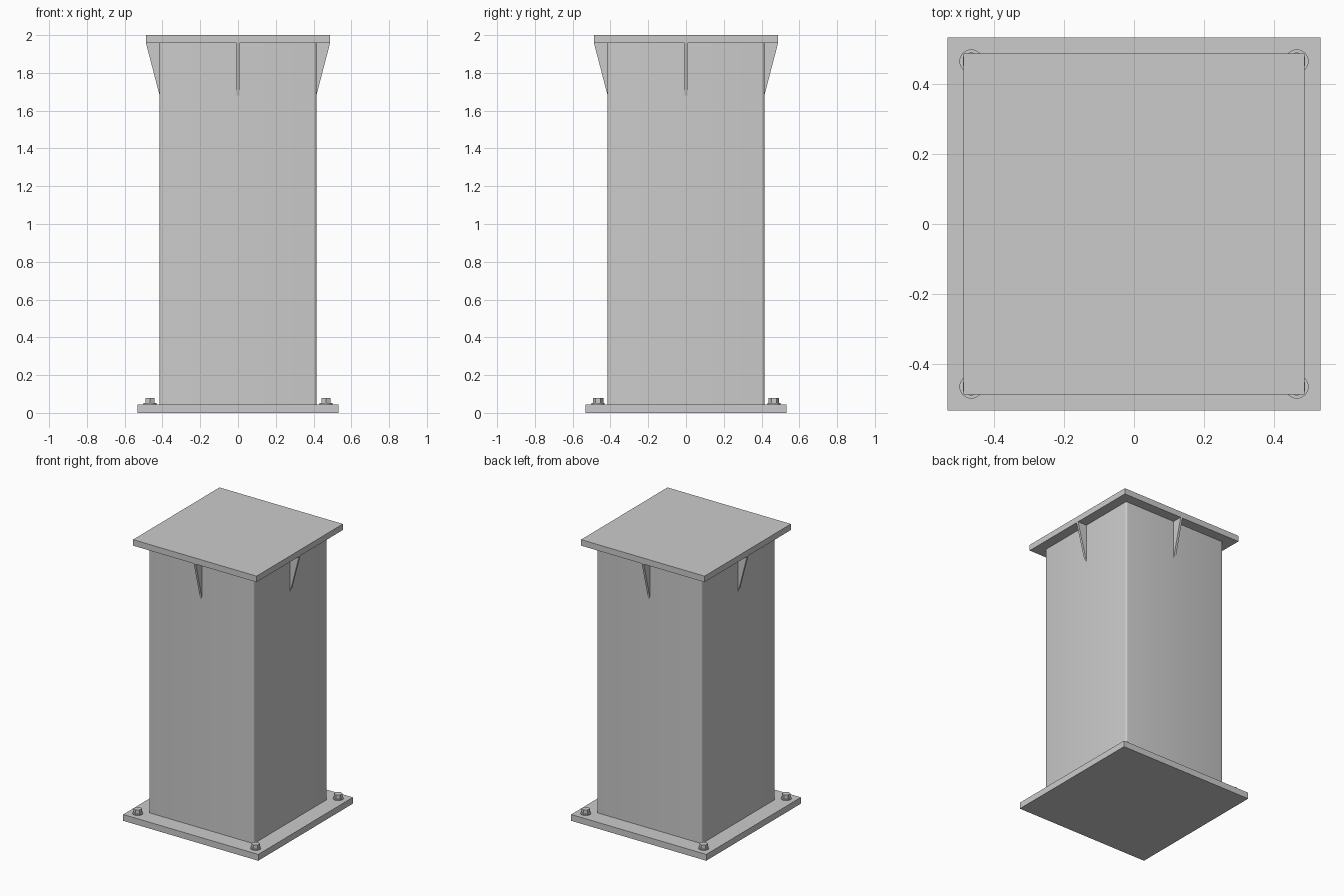
import bpy
import bmesh
from math import pi, radians
from mathutils import Matrix

cube = bpy.data.objects.get("Cube")
if cube:
    bpy.data.objects.remove(cube, do_unlink=True)

GREY = 0.6
steel = bpy.data.materials.new("plain grey steel")
steel.use_nodes = True
steel.diffuse_color = (GREY, GREY, GREY, 1)
steel.node_tree.nodes["Principled BSDF"].inputs["Base Color"].default_value = (GREY, GREY, GREY, 1)

BASE_TOP, CAP_BOTTOM, HEIGHT = 0.045, 1.957, 2.0
POST, CAP, BASE = 0.415, 0.487, 0.533   # half widths


def finish(name, bm):
    bmesh.ops.recalc_face_normals(bm, faces=bm.faces)
    mesh = bpy.data.meshes.new(name)
    bm.to_mesh(mesh)
    bm.free()
    mesh.materials.append(steel)
    obj = bpy.data.objects.new(name, mesh)
    bpy.context.collection.objects.link(obj)
    return obj


def slab(name, half, z0, z1, corner=0):
    """Square block with optional rounded vertical edges."""
    bm = bmesh.new()
    size = Matrix.Diagonal((2 * half, 2 * half, z1 - z0, 1))
    bmesh.ops.create_cube(bm, size=1, matrix=Matrix.Translation((0, 0, (z0 + z1) / 2)) @ size)
    if corner:
        upright = [e for e in bm.edges if abs(e.verts[0].co.z - e.verts[1].co.z) > 0.01]
        bmesh.ops.bevel(bm, geom=upright, offset=corner, segments=4, profile=0.5, affect='EDGES')
    return finish(name, bm)


def smooth(obj):
    bpy.ops.object.select_all(action='DESELECT')
    obj.select_set(True)
    bpy.context.view_layer.objects.active = obj
    bpy.ops.object.shade_smooth_by_angle(angle=radians(30))


# Plates and column
slab("base_plate", BASE, 0, BASE_TOP)
slab("cap_plate", CAP, CAP_BOTTOM, HEIGHT)
smooth(slab("column", POST, BASE_TOP, CAP_BOTTOM, corner=0.013))

# Triangular gusset under the cap on each side
for i, side in enumerate(("left", "back", "right", "front")):
    bm = bmesh.new()
    profile = [(POST - 0.005, CAP_BOTTOM), (CAP, CAP_BOTTOM), (POST, 1.68), (POST - 0.005, 1.68)]
    face = bm.faces.new([bm.verts.new((x, -0.008, z)) for x, z in profile])
    grown = bmesh.ops.extrude_face_region(bm, geom=[face])["geom"]
    bmesh.ops.translate(bm, vec=(0, 0.016, 0), verts=[v for v in grown if isinstance(v, bmesh.types.BMVert)])
    bm.transform(Matrix.Rotation(i * pi / 2, 4, 'Z'))
    finish(f"gusset_{side}", bm)


# Corner bolts: round washer and hexagonal head
def disc(name, sides, radius, x, y, z0, z1):
    bm = bmesh.new()
    bmesh.ops.create_cone(bm, cap_ends=True, segments=sides, radius1=radius, radius2=radius,
                          depth=z1 - z0, matrix=Matrix.Translation((x, y, (z0 + z1) / 2)))
    return finish(name, bm)


for x, side in ((0.465, "left"), (-0.465, "right")):
    for y, end in ((-0.465, "front"), (0.465, "back")):
        smooth(disc(f"washer_{end}_{side}", 24, 0.034, x, y, BASE_TOP, 0.052))
        disc(f"bolt_head_{end}_{side}", 6, 0.027, x, y, 0.052, 0.08)
